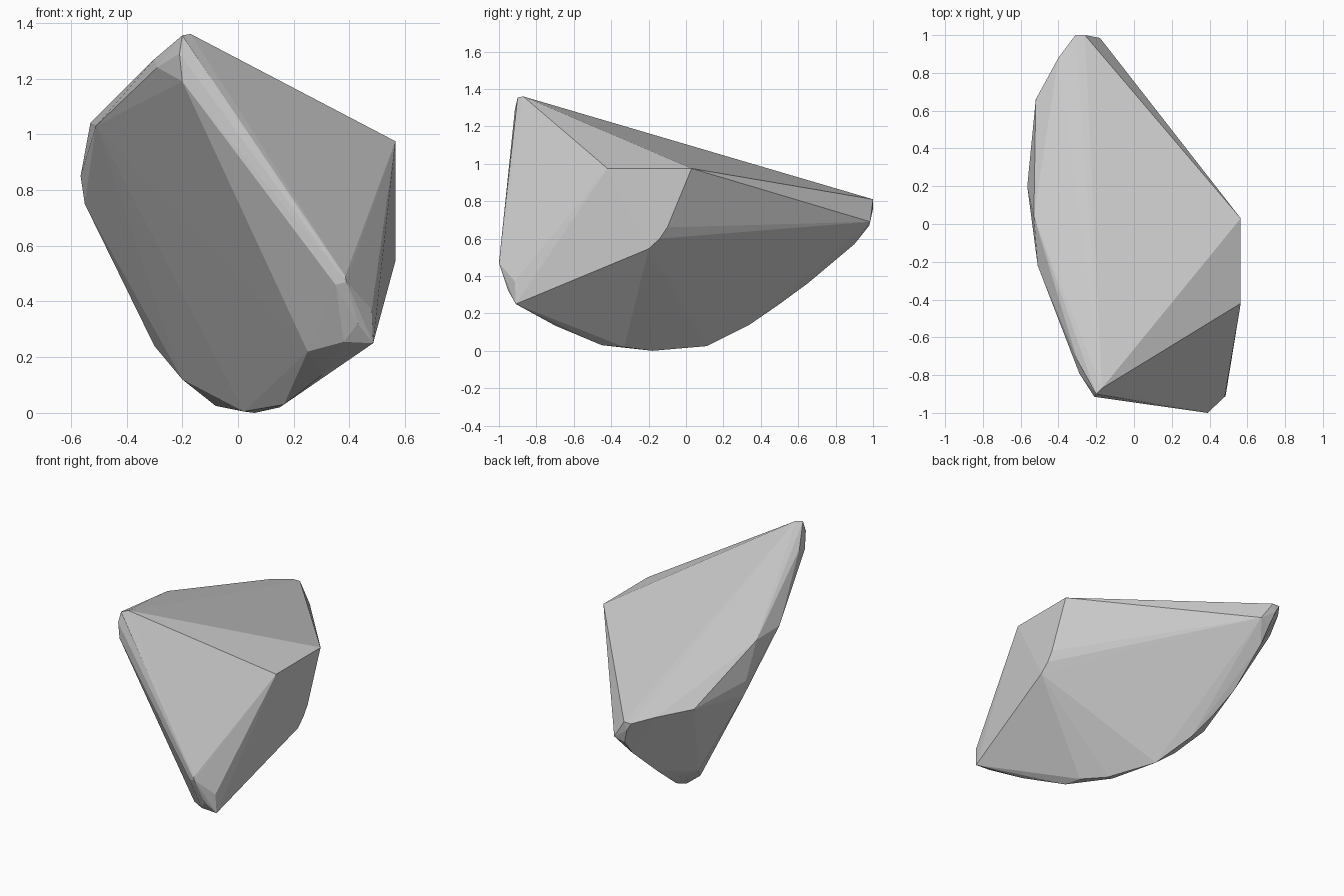
import bpy, bmesh

# The rock is one convex chipped stone: short outlines wrapped in a hull.
top_ridge = [(-.20, -.90, 1.355), (-.17, -.87, 1.36), (-.21, -.915, 1.29), (-.20, -.915, 1.19),
             (-.30, -.72, 1.27), (-.29, -.79, 1.24)]
right_facet = [(.565, .03, .975), (.565, -.42, .975), (.565, -.10, .66),
               (.565, -.14, .60), (.565, -.20, .545)]
left_rim = [(-.51, -.22, 1.03), (-.53, .04, 1.04), (-.565, .20, .85),
            (-.55, .20, .75), (-.52, .66, .83), (-.40, .88, .83)]
back_tip = [(-.31, 1, .81), (-.26, 1, .81), (-.28, 1, .76),
            (-.18, .985, .69), (-.25, .98, .67), (-.25, .90, .57)]
keel = [(-.25, .65, .36), (-.22, .50, .25), (-.30, .30, .24), (-.17, .34, .14),
        (-.20, .14, .12), (-.08, .11, .025), (.02, -.18, .005), (.06, -.18, 0),
        (.15, -.33, .02), (.165, -.45, .03), (.30, -.70, .135), (.25, -.80, .22)]
front_tip = [(.485, -.91, .25), (.38, -.91, .255), (.35, -.99, .46),
             (.39, -1, .47), (.385, -.995, .49), (.48, -.915, .37), (.43, -.95, .32)]

bm = bmesh.new()
for group in (top_ridge, right_facet, left_rim, back_tip, keel, front_tip):
    for p in group:
        bm.verts.new(p)
hull = bmesh.ops.convex_hull(bm, input=bm.verts[:])

# Drop any points left inside the hull
bmesh.ops.delete(bm, geom=[v for v in bm.verts if not v.link_faces], context='VERTS')
bmesh.ops.recalc_face_normals(bm, faces=bm.faces[:])

mesh = bpy.data.meshes.new("rock")
bm.to_mesh(mesh)
bm.free()
rock = bpy.data.objects.new("rock", mesh)
bpy.context.collection.objects.link(rock)
